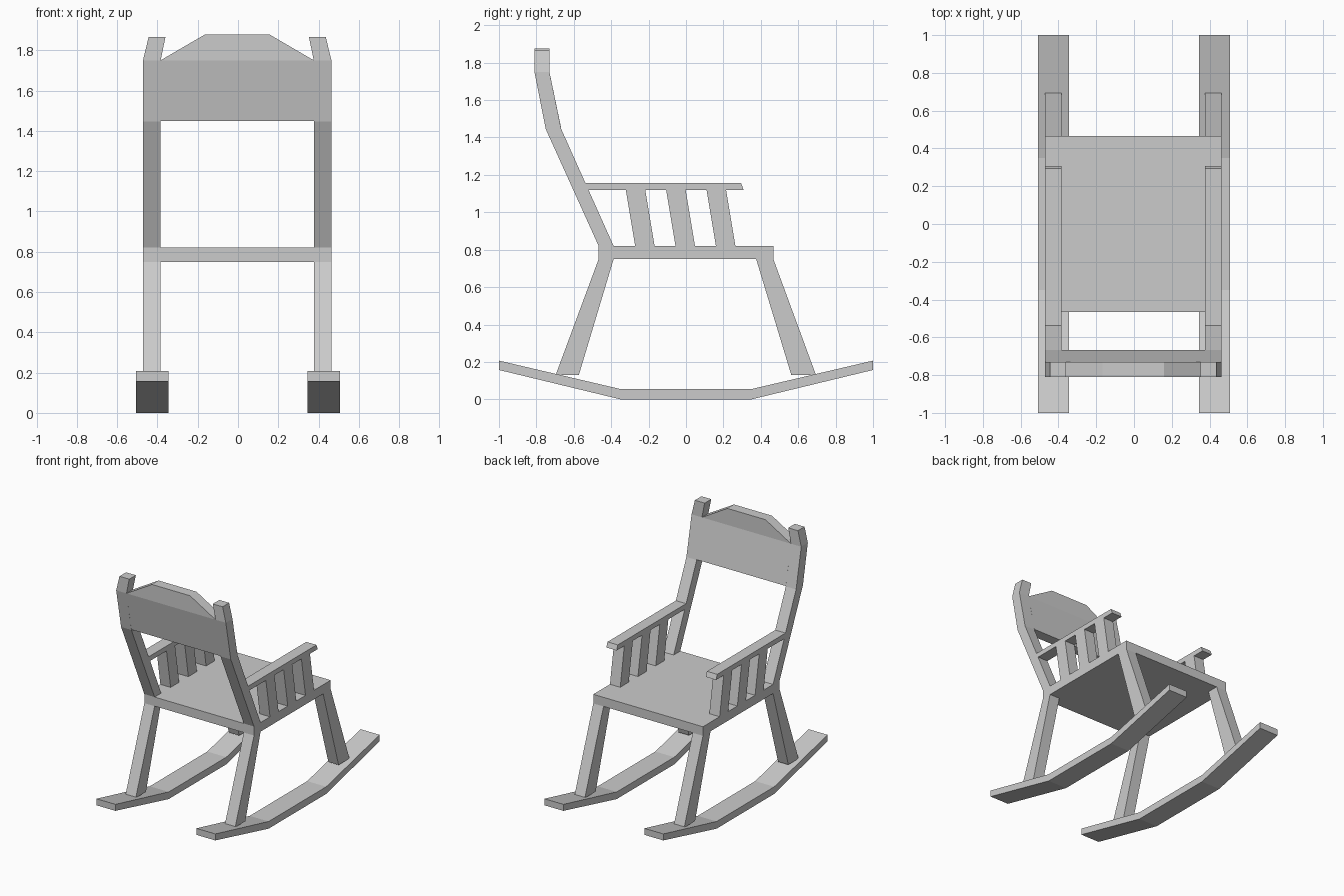
import bpy, bmesh

if "Cube" in bpy.data.objects:
    bpy.data.objects.remove(bpy.data.objects["Cube"])

CX = -0.004            # side frames sit very slightly off centre
IN, OUT = 0.380, 0.4675


def solid(name, ring_a, ring_b):
    """Closed prism between two matching rings of points."""
    bm = bmesh.new()
    a = [bm.verts.new(p) for p in ring_a]
    b = [bm.verts.new(p) for p in ring_b]
    n = len(a)
    bm.faces.new(a)
    bm.faces.new(b[::-1])
    for i in range(n):
        j = (i + 1) % n
        bm.faces.new((a[j], a[i], b[i], b[j]))
    bmesh.ops.recalc_face_normals(bm, faces=bm.faces)
    me = bpy.data.meshes.new(name)
    bm.to_mesh(me)
    bm.free()
    ob = bpy.data.objects.new(name, me)
    bpy.context.collection.objects.link(ob)
    return ob


def side_prism(name, yz, x0, x1):
    """Side profile extruded across the chair."""
    return solid(name, [(x0, y, z) for y, z in yz], [(x1, y, z) for y, z in yz])


def pair(name, yz, inner=IN, outer=OUT, cx=CX):
    for side, s in (("left", -1), ("right", 1)):
        side_prism(f"{name}_{side}", yz, cx + s * inner, cx + s * outer)


# rockers
pair("rocker", [(-1, .157), (-.35, 0), (.35, 0), (1, .157),
                (1, .207), (.35, .055), (-.35, .055), (-1, .207)], .345, .507, 0)

# legs
pair("front_leg", [(.375, .75), (.467, .75), (.695, .13), (.563, .13)])
pair("back_leg", [(-.387, .75), (-.467, .75), (-.697, .13), (-.573, .13)])

# seat
side_prism("seat", [(-.467, .75), (.467, .75), (.467, .82), (-.467, .82)], CX - OUT, CX + OUT)

# back posts
pair("back_post", [(-.467, .82), (-.387, .82), (-.667, 1.445), (-.73, 1.75),
                   (-.81, 1.75), (-.75, 1.445)])

# leaning post tips
for side, s in (("left", -1), ("right", 1)):
    rings = [[(CX + s * x, y, z) for x, z in
              ((IN, 1.75), (OUT, 1.75), (OUT - .028, 1.866), (IN - .024, 1.866))]
             for y in (-.81, -.73)]
    solid(f"post_tip_{side}", *rings)

# back panel and crest
side_prism("back_panel", [(-.75, 1.448), (-.667, 1.448), (-.73, 1.75), (-.81, 1.75)],
           CX - IN, CX + IN)
crest = [(-IN, 1.75), (IN, 1.75), (.162, 1.877), (-.162, 1.877)]
solid("crest", *[[(CX + x, y, z) for x, z in crest] for y in (-.81, -.73)])

# armrests with slanted slats
pair("armrest", [(-.54, 1.158), (.294, 1.158), (.308, 1.12), (-.522, 1.12)])
for i in range(3):
    y = -.322 + i * .216
    pair(f"arm_slat_{i + 1}", [(y, 1.12), (y + .104, 1.12), (y + .154, .82), (y + .05, .82)])
